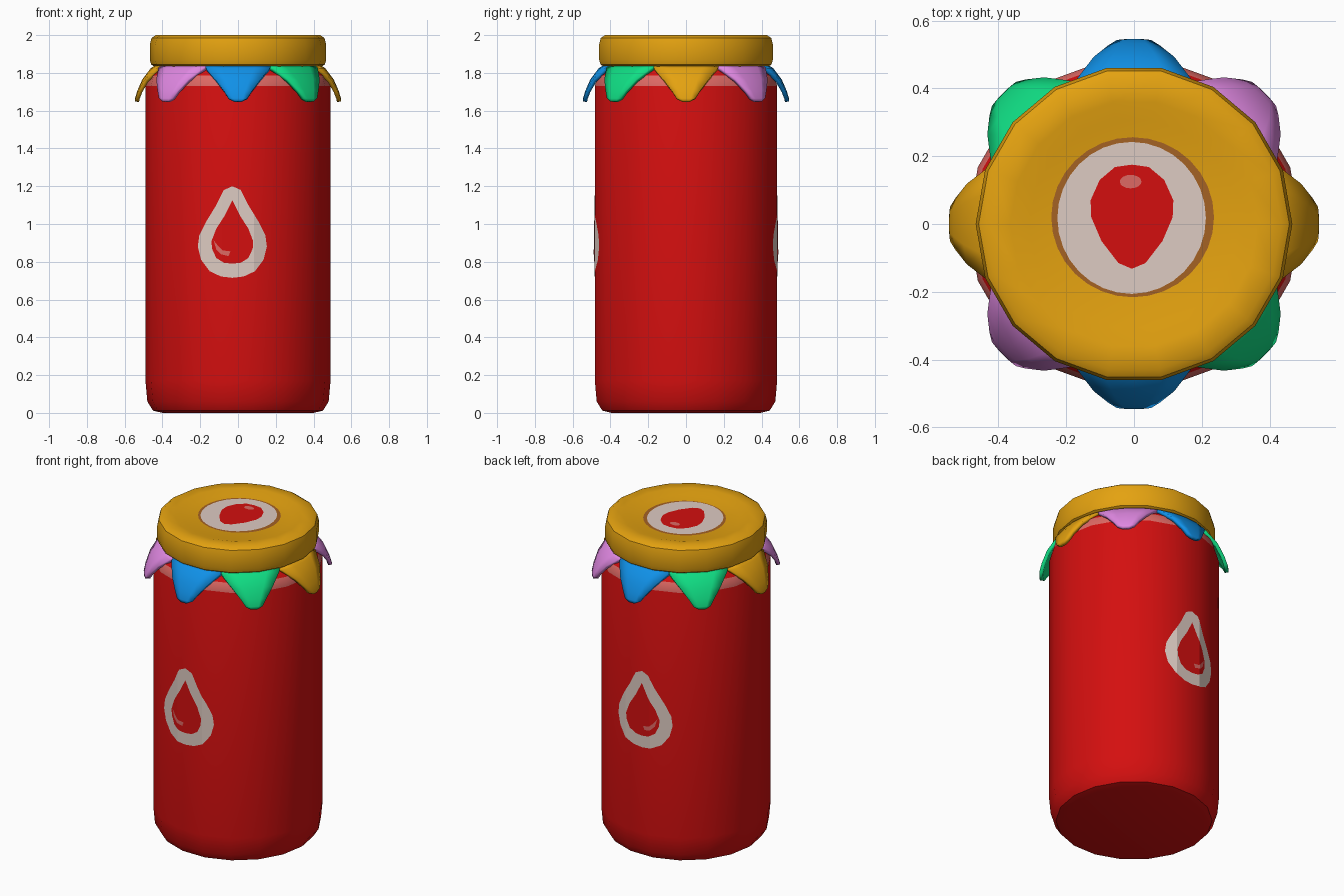
import bpy, bmesh
from math import sin, cos, tan, pi, radians
from mathutils import Vector

cube = bpy.data.objects.get("Cube")
if cube:
    bpy.data.objects.remove(cube, do_unlink=True)

SIDES = 18
STEP = 2 * pi / SIDES
BODY_R = 0.49


def material(name, r, g, b):
    """Flat colour given as 0-255 screen values, stored linear."""
    lin = [((c / 255 + 0.055) / 1.055) ** 2.4 if c > 10 else c / 3295 for c in (r, g, b)]
    m = bpy.data.materials.new(name)
    m.use_nodes = True
    m.diffuse_color = (*lin, 1)
    m.node_tree.nodes["Principled BSDF"].inputs["Base Color"].default_value = (*lin, 1)
    return m


red = material("red", 212, 15, 15)
gold = material("gold", 228, 162, 16)
cream = material("cream", 222, 203, 194)
brown = material("brown", 165, 98, 36)
blue = material("blue", 16, 145, 232)
deep_blue = material("deep blue", 12, 60, 180)
green = material("green", 16, 222, 132)
pink = material("pink", 224, 136, 226)
rose = material("rose", 222, 105, 100)


def finish(name, bm, mats, smooth=None):
    me = bpy.data.meshes.new(name)
    bm.to_mesh(me)
    bm.free()
    for m in mats:
        me.materials.append(m)
    ob = bpy.data.objects.new(name, me)
    bpy.context.collection.objects.link(ob)
    if smooth:
        bpy.ops.object.select_all(action="DESELECT")
        ob.select_set(True)
        bpy.context.view_layer.objects.active = ob
        bpy.ops.object.shade_smooth_by_angle(angle=radians(smooth))
    return ob


def lathe(name, profile, mats, smooth, rule=None):
    """Turn an (r, z) profile around the z axis."""
    bm = bmesh.new()
    vs = [bm.verts.new((r, 0, z)) for r, z in profile]
    es = [bm.edges.new(p) for p in zip(vs, vs[1:])]
    bmesh.ops.spin(bm, geom=vs + es, cent=(0, 0, 0), axis=(0, 0, 1),
                   angle=2 * pi, steps=SIDES, use_duplicate=False)
    bmesh.ops.remove_doubles(bm, verts=bm.verts, dist=1e-4)
    bmesh.ops.recalc_face_normals(bm, faces=bm.faces)
    if rule:
        for f in bm.faces:
            f.material_index = rule(f.calc_center_median())
    return finish(name, bm, mats, smooth)


# Jar body with a pale band below the neck
lathe("jar_body",
      [(0, 0), (0.40, 0), (0.45, 0.012), (0.48, 0.06), (BODY_R, 0.17), (BODY_R, 1.73),
       (0.475, 1.785), (0.44, 1.82), (0.42, 1.85), (0, 1.85)],
      [red, rose], 40, lambda c: int(1.74 < c.z < 1.79))

# Lid with a shallow dish in the top
lathe("lid",
      [(0, 1.835), (0.44, 1.832), (0.46, 1.845), (0.467, 1.87), (0.467, 1.95), (0.458, 1.985),
       (0.435, 2.0), (0.365, 2.0), (0.31, 1.985), (0, 1.985)], [gold], 40)


# Cloth points hanging under the lid: half width, radius, height for each row
ROWS = [(0.185, 0.43, 1.845), (0.17, 0.462, 1.825), (0.12, 0.507, 1.765),
        (0.075, 0.533, 1.705), (0.05, 0.545, 1.665), (0.02, 0.546, 1.648)]


def cloth_point(name, angle, outer, inner):
    bm = bmesh.new()
    grid = []
    for w, r, z in ROWS:
        turns = [angle + s * w / r for s in (-1, -0.5, 0, 0.5, 1)]
        grid.append([bm.verts.new((r * cos(a), r * sin(a), z)) for a in turns])
    for top, low in zip(grid, grid[1:]):
        for i in range(len(top) - 1):
            bm.faces.new((top[i], low[i], low[i + 1], top[i + 1]))
    ob = finish(name, bm, [outer, inner], 50)
    mod = ob.modifiers.new("thickness", "SOLIDIFY")
    mod.thickness = 0.022
    mod.offset = -1
    mod.material_offset = 1


for i in range(8):
    outer, inner = [(gold, gold), (pink, pink), (blue, deep_blue), (green, green)][i % 4]
    cloth_point(f"cloth_point_{i + 1}", i * pi / 4, outer, inner)


# Emblem shapes
def mirrored(half):
    return half + [(-x, z) for x, z in reversed(half) if x > 0]


def oval(cx, cy, rx, ry, n=32):
    return [(cx + rx * cos(2 * pi * k / n), cy + ry * sin(2 * pi * k / n)) for k in range(n)]


OUTER_DROP = mirrored([(0, 1.2), (0.045, 1.18), (0.085, 1.1), (0.14, 1.01), (0.175, 0.94), (0.183, 0.88),
                       (0.165, 0.81), (0.12, 0.75), (0.06, 0.722), (0, 0.715)])
INNER_DROP = mirrored([(0, 1.125), (0.04, 1.045), (0.085, 0.975), (0.11, 0.91), (0.108, 0.87),
                       (0.085, 0.82), (0.045, 0.795), (0, 0.79)])
GLINT = [(-0.1, 0.915), (-0.072, 0.88), (-0.05, 0.86), (-0.01, 0.855),
         (-0.02, 0.83), (-0.06, 0.84), (-0.085, 0.865)]


def plate(name, outline, mat, place, facing, cuts=()):
    """Flat outline, cut at the jar's corners, then placed on a surface."""
    bm = bmesh.new()
    bm.faces.new([bm.verts.new((x, 0, z)) for x, z in outline])
    for x in cuts:
        bmesh.ops.bisect_plane(bm, geom=bm.verts[:] + bm.edges[:] + bm.faces[:],
                               plane_co=(x, 0, 0), plane_no=(1, 0, 0))
    for v in bm.verts:
        v.co = place(v.co.x, v.co.z)
    bm.normal_update()
    for f in bm.faces:
        if f.normal.dot(Vector(facing)) < 0:
            f.normal_flip()
    finish(name, bm, [mat])


# Drop emblem wrapped on the front and back of the jar
CUTS = [BODY_R * sin(STEP / 2) * s for s in (-1, 1)]


def on_jar(side, lift):
    flat = BODY_R * cos(STEP / 2)

    def place(x, z):
        x -= 0.03
        slope = max(0, abs(x) - CUTS[1]) * tan(STEP)
        return (x, side * (flat - slope + lift), z)
    return place


for label, side in (("front", -1), ("back", 1)):
    for part, shape, mat, lift in (("drop_border", OUTER_DROP, cream, 0.002),
                                   ("drop", INNER_DROP, red, 0.004),
                                   ("drop_glint", GLINT, rose, 0.006)):
        plate(f"{label}_{part}", shape, mat, on_jar(side, lift), (0, side, 0),
              [c + 0.03 for c in CUTS])

# Round emblem on the lid
LID_DROP = mirrored([(0, 0.175), (0.05, 0.168), (0.095, 0.13), (0.122, 0.07), (0.12, 0.02),
                     (0.09, -0.05), (0.04, -0.115), (0, -0.132)])
for part, shape, mat, lift in (("lid_badge_rim", oval(-0.004, 0.02, 0.24, 0.236), brown, 0.002),
                               ("lid_badge", oval(-0.007, 0.018, 0.219, 0.224), cream, 0.004),
                               ("lid_drop", [(x - 0.006, y) for x, y in LID_DROP], red, 0.006),
                               ("lid_drop_glint", oval(-0.01, 0.125, 0.032, 0.02, 16), rose, 0.008)):
    plate(part, shape, mat, lambda x, y, h=lift: (x, y, 1.985 + h), (0, 0, 1))
